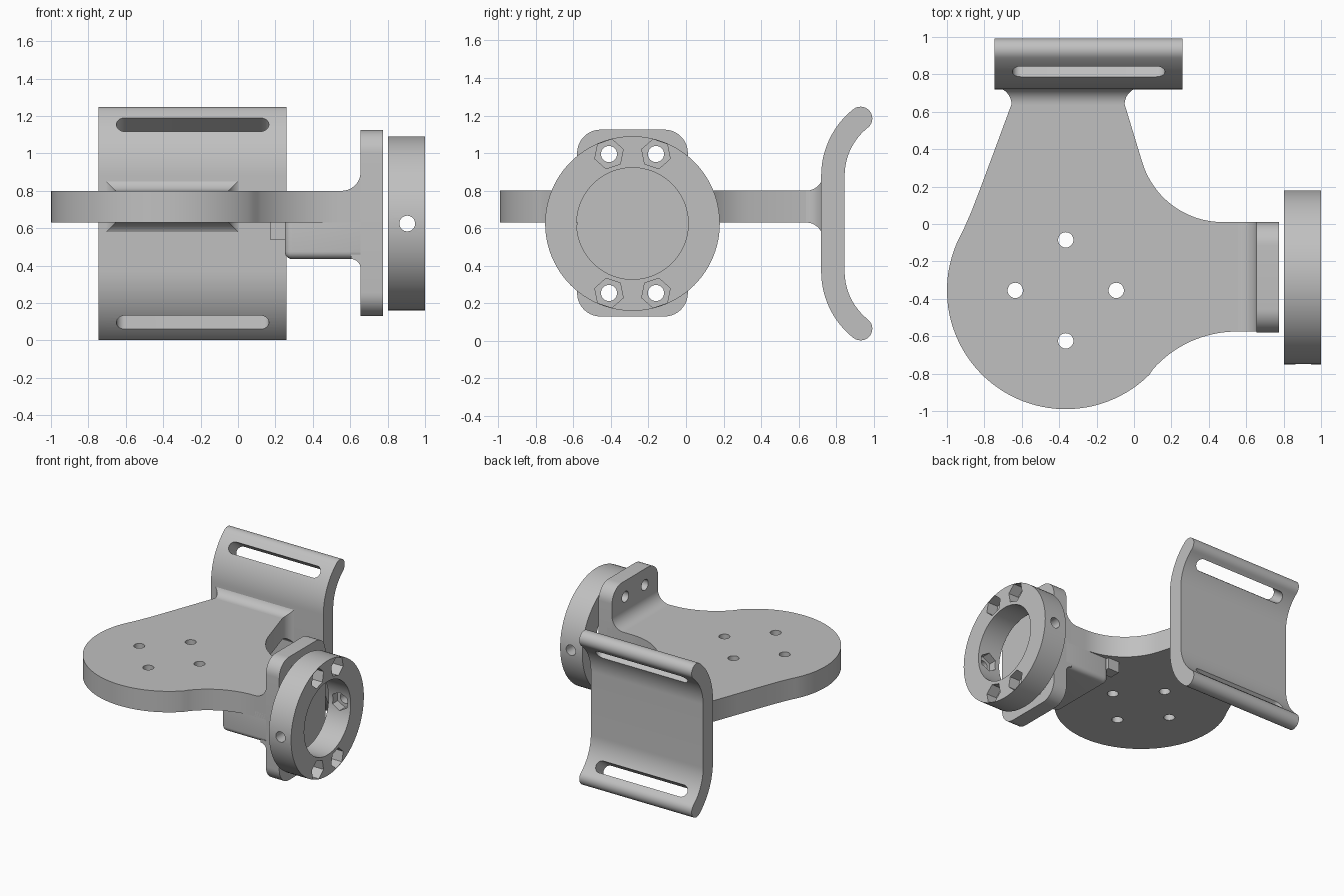
import bpy, bmesh
from math import sin, cos, pi, radians, sqrt
from mathutils import Vector

old = bpy.data.objects.get("Cube")
if old:
    bpy.data.objects.remove(old, do_unlink=True)

grey = bpy.data.materials.new("matte_grey")
grey.use_nodes = True
grey.diffuse_color = (0.53, 0.53, 0.53, 1)
grey.node_tree.nodes["Principled BSDF"].inputs["Base Color"].default_value = (0.53, 0.53, 0.53, 1)

X, Y, Z = Vector((1, 0, 0)), Vector((0, 1, 0)), Vector((0, 0, 1))


def arc(cx, cy, r, a0, a1, n=16):
    angles = [radians(a0 + (a1 - a0) * i / n) for i in range(n + 1)]
    return [(cx + r * cos(a), cy + r * sin(a)) for a in angles]


def circle(r, n=48, start=0):
    return arc(0, 0, r, start, start + 360, n)[:-1]


def rounded(hw, hh, r, n=10):
    w, h = hw - r, hh - r
    return (arc(w, h, r, 0, 90, n) + arc(-w, h, r, 90, 180, n)
            + arc(-w, -h, r, 180, 270, n) + arc(w, -h, r, 270, 360, n))


def loft(name, rings):
    """Closed solid through matching rings of points."""
    bm = bmesh.new()
    loops = [[bm.verts.new(p) for p in ring] for ring in rings]
    n = len(loops[0])
    for a, b in zip(loops, loops[1:]):
        for i in range(n):
            j = (i + 1) % n
            bm.faces.new((a[i], a[j], b[j], b[i]))
    bm.faces.new(loops[0])
    bm.faces.new(loops[-1])
    bmesh.ops.remove_doubles(bm, verts=bm.verts, dist=1e-5)
    bmesh.ops.recalc_face_normals(bm, faces=bm.faces)
    mesh = bpy.data.meshes.new(name)
    bm.to_mesh(mesh)
    bm.free()
    mesh.materials.append(grey)
    ob = bpy.data.objects.new(name, mesh)
    bpy.context.collection.objects.link(ob)
    return ob


def prism(name, pts, origin, u, v, w, depth):
    """Outline in the u, v plane, pushed along w."""
    base = [Vector(origin) + u * a + v * b for a, b in pts]
    return loft(name, [base, [p + w * depth for p in base]])


def activate(ob):
    bpy.ops.object.select_all(action='DESELECT')
    ob.select_set(True)
    bpy.context.view_layer.objects.active = ob


def cut(ob, cutters):
    activate(ob)
    for c in cutters:
        c.hide_render = True
        mod = ob.modifiers.new("cut", 'BOOLEAN')
        mod.operation, mod.solver, mod.object = 'DIFFERENCE', 'EXACT', c
        bpy.ops.object.modifier_apply(modifier=mod.name)
        bpy.data.objects.remove(c, do_unlink=True)


def finish(ob):
    activate(ob)
    bpy.ops.object.shade_smooth_by_angle(angle=radians(30))


MID = 0.625          # height of the shared centre line
LOW, HIGH = 0.63, 0.8  # palm plate thickness
ARM_Y = -0.285       # centre of the side arm

# Palm plate: big disc blending into the rear neck and the side arm
outline = [(-0.05, 0.76), (-0.05, 0.64)]
outline += arc(0.475, 0.46, 0.45, 197, 270, 20)
outline += [(0.70, 0.01), (0.70, -0.575)]
outline += arc(0.55, -1.175, 0.6, 90, 138.2, 16)
outline += arc(-0.365, -0.355, 0.635, -41.8, -210, 48)[1:]
outline += [(-0.868, 0.07), (-0.82, 0.195), (-0.74, 0.41), (-0.655, 0.64), (-0.655, 0.76)]
palm = prism("palm_plate", outline, (0, 0, LOW), X, Y, Z, HIGH - LOW)
spread = 0.27
cut(palm, [prism("hole", circle(0.041, 32), (-0.365 + spread * dx, -0.355 + spread * dy, 0.5), X, Y, Z, 0.5)
           for dx, dy in ((1, 0), (-1, 0), (0, 1), (0, -1))])
finish(palm)

# Flared neck between the palm and the rear plate
rings = []
for i in range(13):
    a = radians(85 * i / 12)
    y, f = 0.64 + 0.09 * sin(a), 0.09 * (1 - cos(a))
    x0, x1, z0, z1 = -0.655 - f, -0.05 + f, LOW - f, HIGH + f
    rings.append([(x0, y, z0), (x1, y, z0), (x1, y, z1), (x0, y, z1)])
finish(loft("neck_flare", rings))

# Rear strap plate: flat middle, both ends bent backwards
R, T, BEND = 0.389, 0.0625, 51.6
BY, BZ = 1.1715, 0.255   # bend centre, height measured from the middle
end = (BY - R * cos(radians(BEND)), BZ + R * sin(radians(BEND)))
half = arc(BY, BZ, R + T, 180, 180 - BEND, 20)
half += arc(*end, T, 180 - BEND, -BEND, 14)[1:]
half += arc(BY, BZ, R - T, 180 - BEND, 180, 20)[1:]
profile = half + [(y, -z) for y, z in reversed(half)]
strap = prism("strap_plate", profile, (-0.745, 0, MID), Y, Z, X, 1.005)
slots = []
for s in (1, -1):
    a = radians(37.5)
    normal = Vector((0, -cos(a), s * sin(a)))
    tangent = Vector((0, sin(a), s * cos(a)))
    centre = Vector((-0.2425, BY, MID + s * BZ)) + normal * (R - 0.12)
    slots.append(prism("slot", rounded(0.4075, 0.046, 0.0455), centre, X, tangent, normal, 0.24))
cut(strap, slots)
finish(strap)

# Wrist flange with rounded corners
bolts = [(dy, dz) for dy in (-0.125, 0.125) for dz in (-0.37, 0.37)]


def bolt_cutter(dy, dz):
    return prism("bolt", circle(0.043, 32), (0.6, ARM_Y + dy, MID + dz), Y, Z, X, 0.6)


flange = prism("wrist_flange", rounded(0.295, 0.4975, 0.125), (0.655, ARM_Y, MID + 0.0025), Y, Z, X, 0.12)
cut(flange, [bolt_cutter(*b) for b in bolts])
finish(flange)

# Curved fillets between the arm and the flange
upper = [(0.70, HIGH - 0.02), (0.555, HIGH - 0.02)] + arc(0.555, HIGH + 0.1, 0.1, 270, 360) + [(0.70, HIGH + 0.1)]
lower = [(0.70, 0.46), (0.605, 0.46)] + arc(0.605, 0.385, 0.05, 90, 0) + [(0.70, 0.385)]
for name, pts in (("upper_fillet", upper), ("lower_fillet", lower)):
    finish(prism(name, pts, (0, -0.575, 0), X, Z, Y, 0.585))

# Rounded block under the arm, with a small step at its inner end
block = prism("arm_block", [(0.25, -0.575), (0.72, -0.575), (0.72, 0.01), (0.25, 0.01)],
              (0, 0, 0.435), X, Y, Z, 0.28)
activate(block)
bevel = block.modifiers.new("round", 'BEVEL')
bevel.width, bevel.segments = 0.04, 6
bpy.ops.object.modifier_apply(modifier=bevel.name)
finish(block)
prism("block_step", [(0.17, -0.06), (0.27, -0.06), (0.27, 0.03), (0.17, 0.03)], (0, 0, 0.54), X, Y, Z, 0.1)

# Wrist ring: bore, bolt holes with nut pockets, and a cross hole
ring = prism("wrist_ring", circle(0.465, 96), (0.802, ARM_Y, MID), Y, Z, X, 0.198)
cutters = [prism("bore", circle(0.297, 96), (0.7, ARM_Y, MID), Y, Z, X, 0.4)]
for dy, dz in bolts:
    cutters.append(bolt_cutter(dy, dz))
    # a flat of each nut pocket faces the ring centre
    radial = Vector((dy, dz)).angle_signed(Vector((1, 0))) * 180 / pi
    cutters.append(prism("nut", circle(0.08, 6, radial + 30), (0.91, ARM_Y + dy, MID + dz), Y, Z, X, 0.2))
cutters.append(prism("cross", circle(0.042, 32), (0.905, ARM_Y - 0.6, MID), X, Z, Y, 1.2))
cutters.append(prism("cross_nut", circle(0.075, 6, 30), (0.905, ARM_Y - 0.36, MID), X, Z, Y, 0.72))
cut(ring, cutters)
finish(ring)
